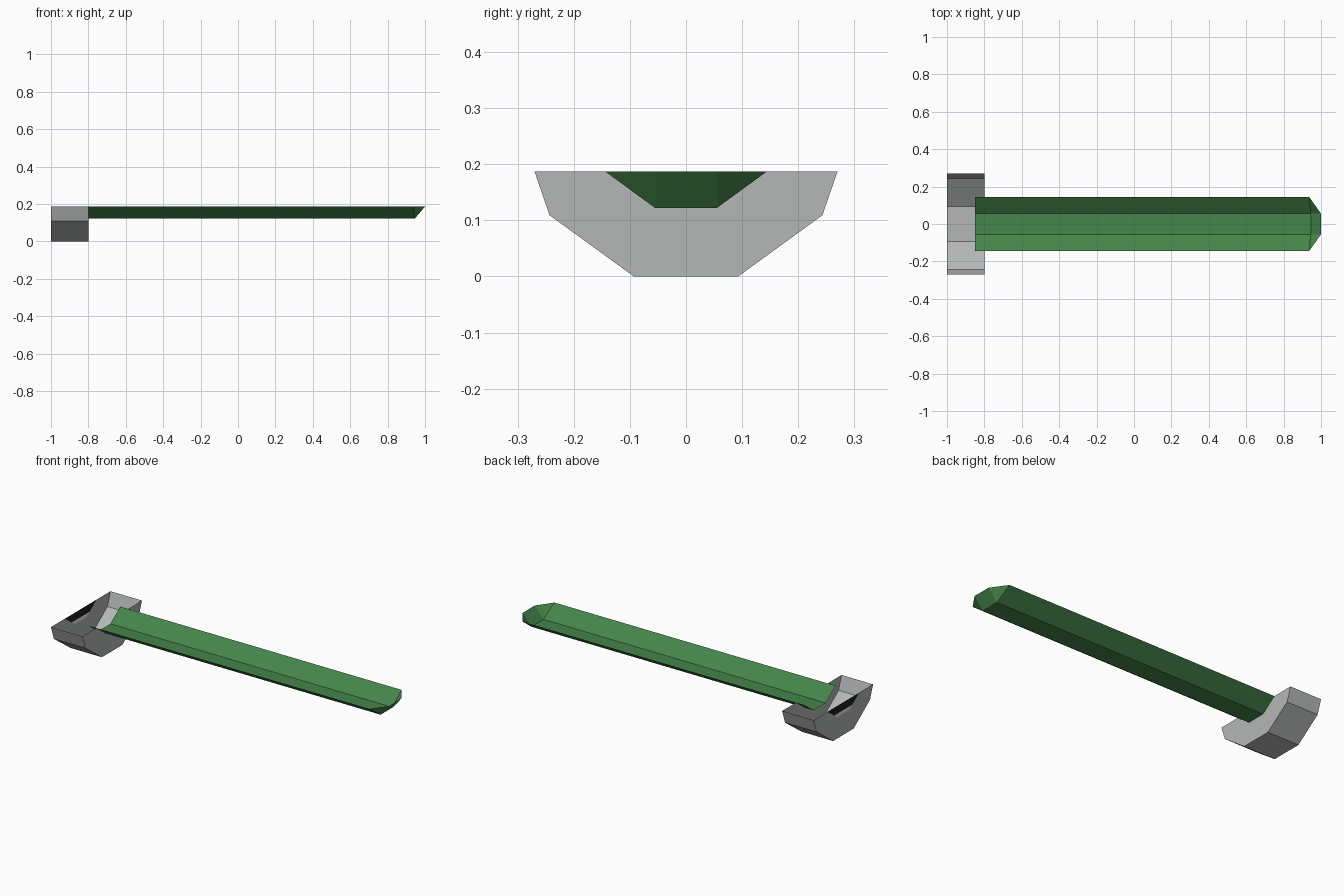
import bpy, bmesh, math

if "Cube" in bpy.data.objects:
    bpy.data.objects.remove(bpy.data.objects["Cube"])

CUT = 0.187      # height where the ten-sided bodies are sliced open
AXIS = 0.286     # height of their shared long axis


def material(name, rgb):
    m = bpy.data.materials.new(name)
    m.diffuse_color = (*rgb, 1)
    m.use_nodes = True
    m.node_tree.nodes["Principled BSDF"].inputs["Base Color"].default_value = m.diffuse_color
    return m


grey = material("light grey", (0.46, 0.47, 0.47))
green = material("leaf green", (0.06, 0.235, 0.07))
black = material("black", (0.012, 0.014, 0.015))
white = material("white", (0.9, 0.9, 0.9))


def mirrored(half):
    """Profile (y, z) from -y to +y, given the +y half from the bottom up."""
    return [(-y, z) for y, z in reversed(half)] + list(half)


def finish(name, bm, mats):
    me = bpy.data.meshes.new(name)
    bm.normal_update()
    bm.to_mesh(me)
    bm.free()
    for m in mats:
        me.materials.append(m)
    ob = bpy.data.objects.new(name, me)
    bpy.context.collection.objects.link(ob)
    return ob


def ring(bm, profile, x):
    return [bm.verts.new((x, y, z)) for y, z in profile]


def strips(bm, a, b):
    for i in range(len(a) - 1):
        bm.faces.new((a[i], a[i + 1], b[i + 1], b[i])[::-1])


# Lower part of a decagon for the collar
R = AXIS / math.cos(math.radians(18))
corners = [(R * math.sin(math.radians(a)), AXIS - R * math.cos(math.radians(a)))
           for a in (18, 54)]
outer = mirrored(corners + [(0.27, CUT)])
inner = mirrored([(0.055, 0.122), (0.144, CUT)])

# Collar: open shell with a notched wall at each end
bm = bmesh.new()
back, front = ring(bm, outer, -1.0), ring(bm, outer, -0.8)
strips(bm, back, front)
back_in, front_in = ring(bm, inner, -1.0), ring(bm, inner, -0.8)
bm.faces.new(front + front_in[::-1])
bm.faces.new((back + back_in[::-1])[::-1])
finish("collar", bm, [grey])

# Plate closing the notch at the outer end, dark above and pale below
bm = bmesh.new()
split = 0.142
mid_y = 0.055 + (0.144 - 0.055) * (split - 0.122) / (CUT - 0.122)
lo, mid, hi = [[bm.verts.new((-1.0, s * y, z)) for s in (-1, 1)]
               for y, z in ((0.055, 0.122), (mid_y, split), (0.144, CUT))]
for a, b in ((lo, mid), (mid, hi)):
    f = bm.faces.new((a[0], b[0], b[1], a[1]))
    f.material_index = 0 if f.calc_center_median().z > split else 1
finish("end_plate", bm, [black, white])

# Long trough with a chamfered tip
bm = bmesh.new()
start = ring(bm, inner, -0.85)
end = ring(bm, inner, 0.945)
for v in (end[0], end[-1]):
    v.co.x = 0.937
strips(bm, start, end)
tip = [bm.verts.new((1.0, y, CUT)) for y in (-0.055, 0.055)]
bm.faces.new((end[1], end[2], tip[1], tip[0]))
bm.faces.new((end[0], end[1], tip[0]))
bm.faces.new((end[2], end[3], tip[1]))
finish("trough", bm, [green])
